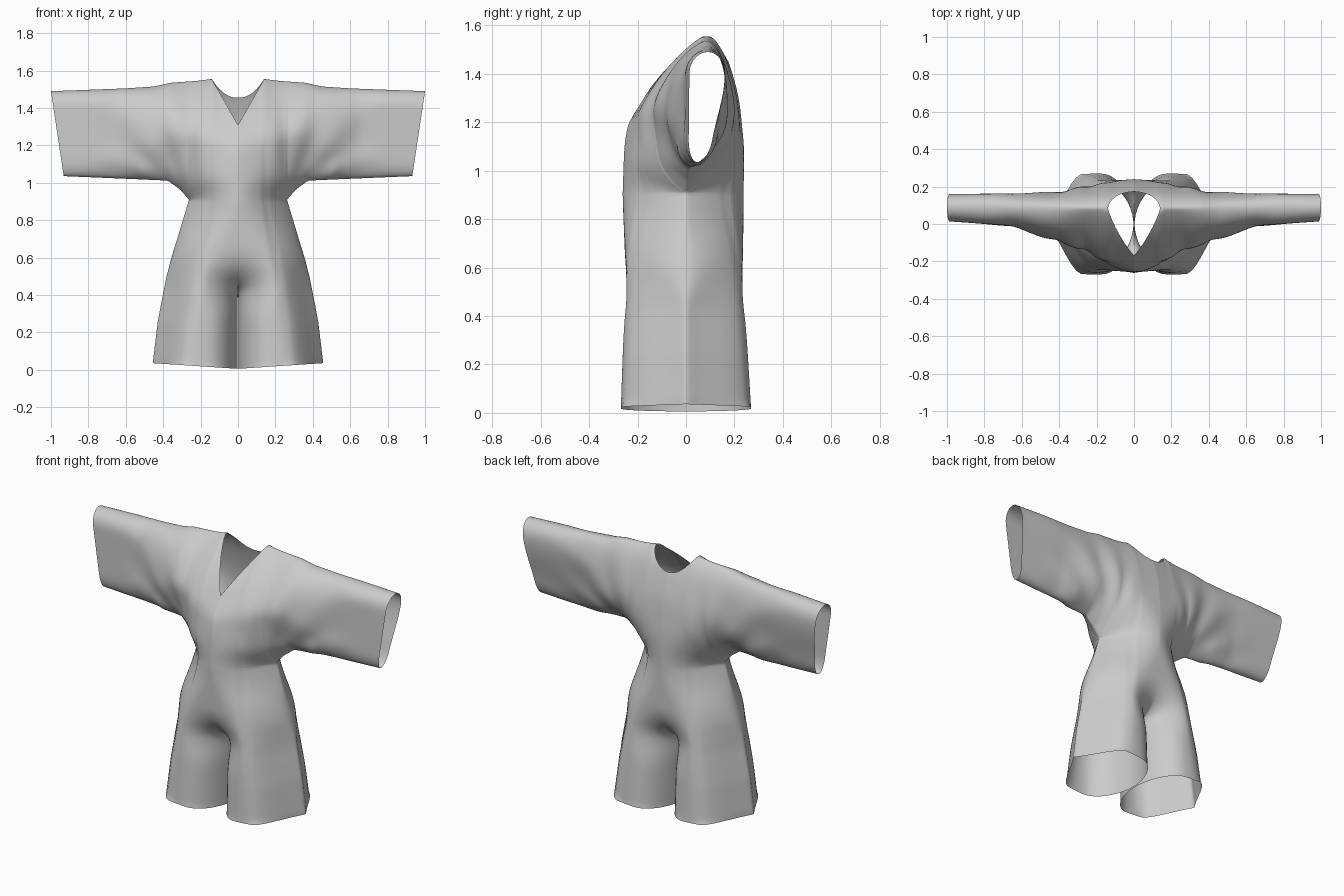
import bpy, bmesh, math
from mathutils import Vector

if "Cube" in bpy.data.objects:
    bpy.data.objects.remove(bpy.data.objects["Cube"])

# Half silhouette of the garment (x, z)
SIDE = [(.46, 0), (.43, .25), (.41, .36), (.382, .5), (.356, .6), (.325, .7), (.295, .8), (.262, .91)]
UNDERARM = [(.262, .91), (.31, .965), (.375, 1.012), (.6, 1.022), (.932, 1.036)]
SHOULDER = [(0, 1.56), (.14, 1.555), (.22, 1.545), (.36, 1.535), (.45, 1.515), (.6, 1.505), (1.0, 1.49)]
INNER = [(.003, -.3), (.003, .36), (0, .41)]
OUTLINE = [[(.46, -.3)] + SIDE, UNDERARM + [(1.3, 1.05)], SHOULDER + [(1.3, 1.485)]]
NECK = .14


def lerp_table(pts, t):
    if t <= pts[0][0]:
        return pts[0][1]
    for (a, va), (b, vb) in zip(pts, pts[1:]):
        if t <= b:
            return va + (vb - va) * (t - a) / (b - a)
    return pts[-1][1]


def swap(pts):
    return [(b, a) for a, b in pts]


def smooth(t, a, b):
    t = min(max((t - a) / (b - a), 0), 1)
    return t * t * (3 - 2 * t)


def edge_distance(x, z, lines):
    p, best = Vector((x, z)), 9
    for line in lines:
        for a, b in zip(line, line[1:]):
            a, b = Vector(a), Vector(b)
            t = min(max((p - a).dot(b - a) / (b - a).length_squared, 0), 1)
            best = min(best, (p - a.lerp(b, t)).length)
    return best if best > 1e-5 else 0


def dome(d, radius, power):
    return (1 - (1 - min(d / radius, 1)) ** 2) ** power


# Depth of the front (-1) or back (+1) cloth, inflated from the silhouette
def depth(x, z, s):
    up = max(smooth(z, .85, 1.15), smooth(x, .42, .56) * smooth(z, .9, 1.0))
    chest = 1 - smooth(x, .3, .55)
    ridge = .085 * smooth(z, .9, 1.45) * chest + (.045 + .045 * smooth(z, 1.05, 1.45)) * (1 - chest) * up
    if s < 0:
        body = lerp_table([(0, -.27), (.6, -.25), (.9, -.262), (1.1, -.255), (1.3, -.235)], z)
        arm = lerp_table([(0, body), (.2, body * .92), (.4, -.1), (.65, -.01), (1, .015)], x)
    else:
        body = lerp_table([(0, .27), (.6, .235), (1.1, .24), (1.4, .21)], z)
        cuff = .1 + .06 * smooth(z, 1.05, 1.4)
        arm = lerp_table([(0, body), (.2, body * .95), (.4, .175), (.65, cuff + .005), (1, cuff)], x)
    full = body + (arm - body) * up
    # profile blends: sloping shoulder, lens-shaped waist and armpit, flat sleeve
    w = smooth(z, 1.0, 1.3) * (1 - smooth(x, .2, .5)) * (1 if s < 0 else .3)
    waist = smooth(z, .55, .85) * (1 - smooth(z, 1.05, 1.3)) * (1 - smooth(x, .4, .6))
    flat = smooth(x, .45, .8) * up
    d = edge_distance(x, z, OUTLINE)
    g = dome(d, .23 + .27 * w + .04 * waist - .14 * flat, .5 + .35 * w + .4 * waist)
    # legs: pinched side seam outside, rounded inside, tapering into the crotch
    low = 1 - smooth(z, .4, .75)
    fin = smooth(d, -.02, .18) - smooth(0, -.02, .18) * (1 - min(d / .05, 1))
    g += (fin - g) * low * .85
    crotch = smooth(z, .25, .5)
    g *= dome(edge_distance(x, z, [INNER]), .17 + .07 * crotch, .55 + .1 * crotch)
    # folds fanning out from the underarm
    r, ang = math.hypot(x - .27, z - .93), math.atan2(z - .93, x - .27)
    fold = .007 * math.sin(ang * 13 + s) * smooth(r, .05, .2) * (1 - smooth(r, .35, .65))
    fold *= smooth(z, .95, 1.15) * smooth(x, .08, .28)
    return ridge + (full - ridge) * g + fold * g


def cos_space(n):
    return [(1 - math.cos(math.pi * i / n)) / 2 for i in range(n + 1)]


bm = bmesh.new()


def sheet(points):
    rows = [[bm.verts.new(p) for p in row] for row in points]
    for r0, r1 in zip(rows, rows[1:]):
        for a, b, c, d in zip(r0, r0[1:], r1[1:], r1):
            bm.faces.new((a, b, c, d))


# Column positions across the body; one is snapped to the neck corner
COLS = cos_space(26)
k = min(range(27), key=lambda i: abs(COLS[i] * .262 - NECK))
COLS[k] = NECK / .262
ROWS = cos_space(32)

for s in (-1, 1):
    # Legs and waist
    grid = []
    for i in range(53):
        v = i / 52
        zn, lift = .006 + .904 * v, .03 * (1 - v)
        xi, xo = lerp_table(swap(INNER), zn), lerp_table(swap(SIDE), zn + lift)
        row = []
        for u in COLS:
            x, z = xi + (xo - xi) * u, zn + lift * u
            row.append((x, depth(x, z, s), z))
        grid.append(row)
    sheet(grid)
    # Chest, shoulder and sleeve
    grid = []
    for x0 in [u * .262 for u in COLS] + [.262 + .67 * (i / 44) ** 1.25 for i in range(1, 45)]:
        tilt = .068 * smooth(x0, .3, .932)
        zb = lerp_table(UNDERARM, x0)
        zt = lerp_table(SHOULDER, x0 + tilt)
        if x0 < NECK - 1e-5:
            q = x0 / NECK
            zt = 1.31 + .245 * q if s < 0 else 1.455 + .1 * q ** 2.2
        col = []
        for t in ROWS:
            x, z = x0 + tilt * t, zb + (zt - zb) * t
            col.append((x, depth(x, z, s), z))
        grid.append(col)
    sheet(grid)

# Sew front to back, then mirror to the other half
bmesh.ops.remove_doubles(bm, verts=bm.verts, dist=.0004)
both = bmesh.ops.duplicate(bm, geom=bm.verts[:] + bm.edges[:] + bm.faces[:])["geom"]
for v in both:
    if isinstance(v, bmesh.types.BMVert):
        v.co.x = -v.co.x
bmesh.ops.remove_doubles(bm, verts=bm.verts, dist=.0004)

# Relax the cloth in depth only
for _ in range(5):
    inside = [v for v in bm.verts if not v.is_boundary]
    bmesh.ops.smooth_vert(bm, verts=inside, factor=.5, use_axis_y=True)
bmesh.ops.recalc_face_normals(bm, faces=bm.faces)
for f in bm.faces:
    f.smooth = True

mesh = bpy.data.meshes.new("romper")
bm.to_mesh(mesh)
bm.free()
romper = bpy.data.objects.new("romper", mesh)
bpy.context.collection.objects.link(romper)
